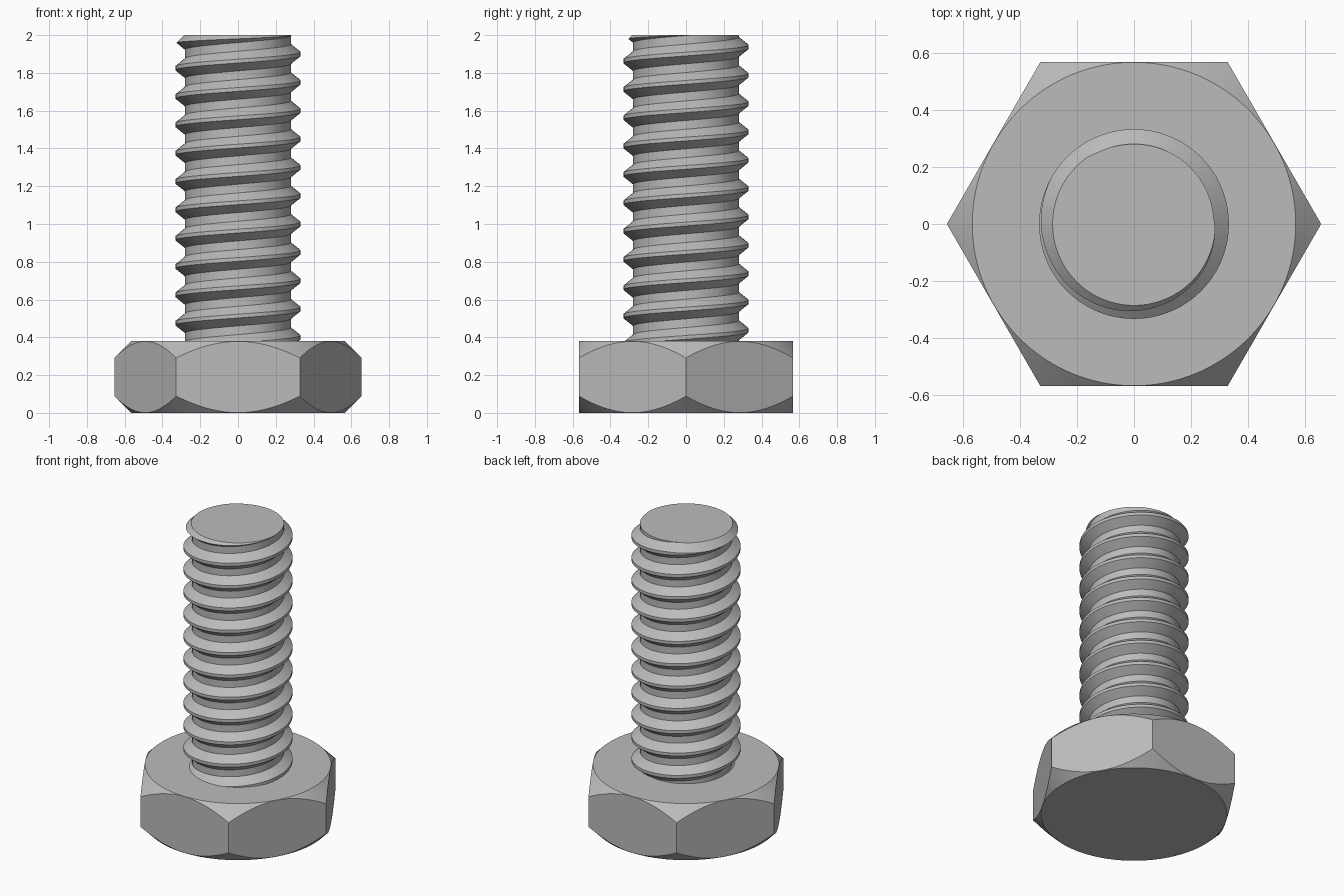
import bpy, bmesh
from math import pi, cos, sin

cube = bpy.data.objects.get("Cube")
if cube:
    bpy.data.objects.remove(cube, do_unlink=True)

steel = bpy.data.materials.new("steel_grey")
steel.use_nodes = True
GREY = (0.5, 0.5, 0.5, 1)
steel.diffuse_color = GREY
steel.node_tree.nodes["Principled BSDF"].inputs["Base Color"].default_value = GREY

HEAD_TOP, TOP = 0.38, 2.0
FLAT, CORNER = 0.566, 0.655
MAJOR, MINOR, PITCH = 0.332, 0.28, 0.15


def add_object(name, bm):
    bmesh.ops.recalc_face_normals(bm, faces=bm.faces)
    mesh = bpy.data.meshes.new(name)
    bm.to_mesh(mesh)
    bm.free()
    mesh.materials.append(steel)
    obj = bpy.data.objects.new(name, mesh)
    bpy.context.collection.objects.link(obj)
    return obj


def lathe(name, profile, sides):
    """Closed solid from (radius, z) rings, capped at both ends."""
    bm = bmesh.new()
    rings = [[bm.verts.new((r * cos(2 * pi * i / sides), r * sin(2 * pi * i / sides), z))
              for i in range(sides)] for r, z in profile]
    for low, high in zip(rings, rings[1:]):
        for i in range(sides):
            j = (i + 1) % sides
            bm.faces.new((low[i], low[j], high[j], high[i]))
    bm.faces.new(rings[0][::-1])
    bm.faces.new(rings[-1])
    return add_object(name, bm)


def keep_inside(obj, cutter):
    """Trim obj to the cutter, remove the cutter and shade."""
    cutter.hide_render = True
    mod = obj.modifiers.new("trim", "BOOLEAN")
    mod.operation, mod.solver, mod.object = "INTERSECT", "EXACT", cutter
    bpy.ops.object.select_all(action="DESELECT")
    obj.select_set(True)
    bpy.context.view_layer.objects.active = obj
    bpy.ops.object.modifier_apply(modifier=mod.name)
    bpy.data.objects.remove(cutter, do_unlink=True)
    bpy.ops.object.shade_smooth_by_angle(angle=pi / 6)


# Hexagonal head, with corners rounded off by a cone above and below
head = lathe("hex_head", [(CORNER, 0), (CORNER, HEAD_TOP)], 6)
flare = HEAD_TOP / 2
keep_inside(head, lathe("head_cutter", [(FLAT, 0), (FLAT + flare, flare),
                                        (FLAT, HEAD_TOP)], 128))

# Threaded shank: one right-handed helical strip, cut level at both ends
SEG, TURNS = 72, 15
crest, flank = 0.01, 0.052
thread = [(MINOR, -flank), (MAJOR, -crest), (MAJOR, crest), (MINOR, flank)]
bm = bmesh.new()
cols = []
for i in range(SEG * TURNS + 1):
    a = 2 * pi * i / SEG
    z0 = 1.9 + PITCH * (i / SEG - TURNS + 2)
    cols.append([bm.verts.new((r * cos(a), r * sin(a), z0 + z)) for r, z in thread])
for i in range(SEG * TURNS):
    a, b = cols[i], cols[i + 1]
    for k in range(3):
        bm.faces.new((a[k], b[k], b[k + 1], a[k + 1]))
    if i + 1 + SEG < len(cols):
        bm.faces.new((a[3], b[3], cols[i + 1 + SEG][0], cols[i + SEG][0]))
for z, side in ((HEAD_TOP - 0.05, -1), (TOP, 1)):
    bmesh.ops.bisect_plane(bm, geom=bm.verts[:] + bm.edges[:] + bm.faces[:],
                           plane_co=(0, 0, z), plane_no=(0, 0, side), clear_outer=True)
    rim = [e for e in bm.edges if e.is_boundary and
           all(abs(v.co.z - z) < 1e-4 for v in e.verts)]
    bmesh.ops.holes_fill(bm, edges=rim, sides=0)
shank = add_object("threaded_shank", bm)

# Chamfered tip
keep_inside(shank, lathe("tip_cutter", [(0.5, 0.2), (0.5, TOP - 0.215),
                                        (MINOR + 0.005, TOP), (MINOR, TOP + 0.01)], 72))
